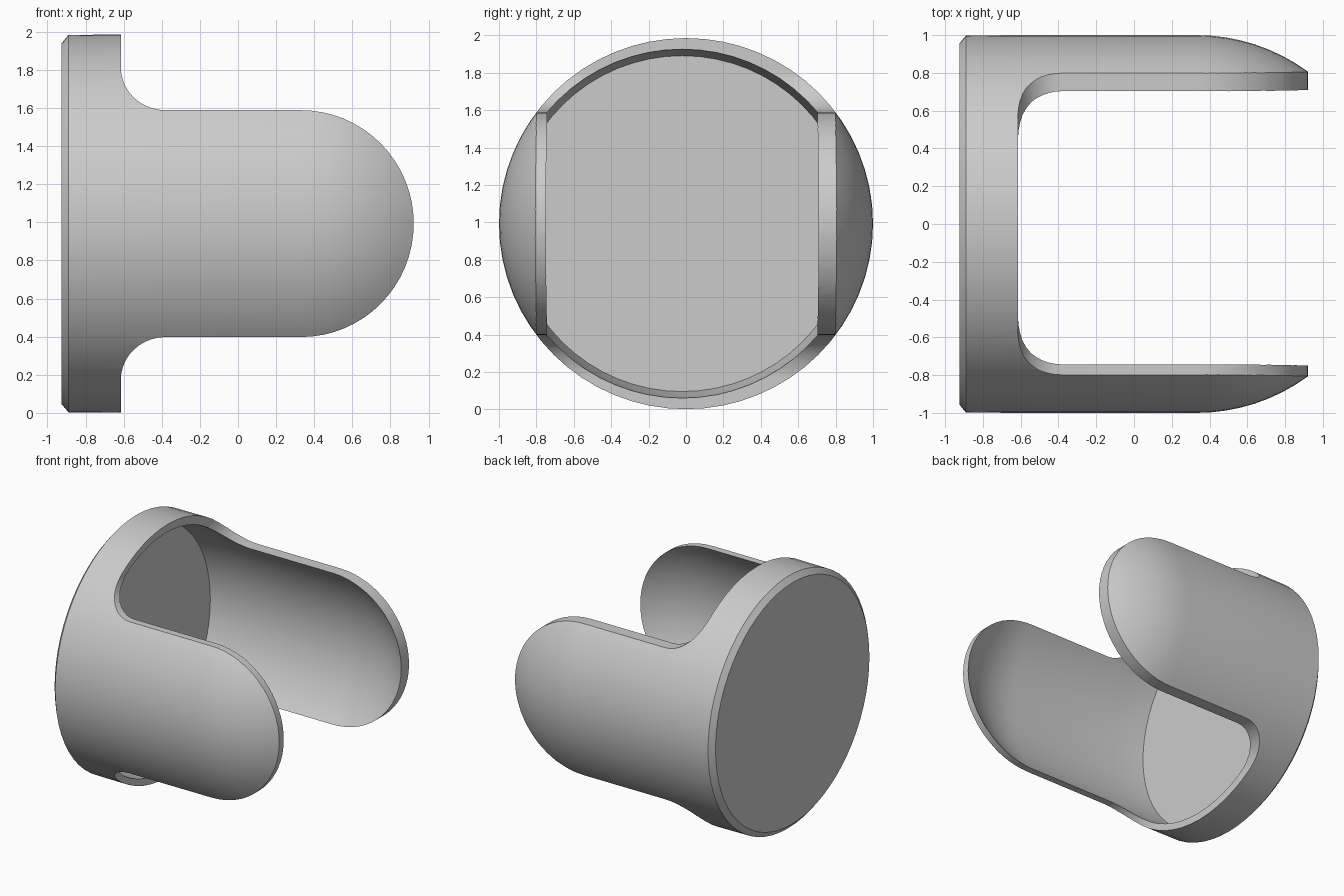
import bpy, bmesh
from math import sin, cos, pi, radians

if "Cube" in bpy.data.objects:
    bpy.data.objects.remove(bpy.data.objects["Cube"])

SIDES = 64
MID = 0.993       # height of the long axis
DOME_X = 0.33     # where the dome begins

grey = bpy.data.materials.new("light_grey")
grey.use_nodes = True
colour = (0.6, 0.6, 0.6, 1)
grey.diffuse_color = colour
grey.node_tree.nodes["Principled BSDF"].inputs["Base Color"].default_value = colour


def finish(name, bm):
    bmesh.ops.recalc_face_normals(bm, faces=bm.faces)
    mesh = bpy.data.meshes.new(name)
    bm.to_mesh(mesh)
    bm.free()
    mesh.materials.append(grey)
    obj = bpy.data.objects.new(name, mesh)
    bpy.context.collection.objects.link(obj)
    return obj


def domed_body(name, start, radius, y_shift):
    """Revolve a profile around the long axis and close it with a dome."""
    profile = start + [(DOME_X + radius * sin(a), radius * cos(a))
                       for a in (pi / 2 * i / 20 for i in range(20))]
    bm = bmesh.new()
    rings = [[bm.verts.new((x, y_shift + r * cos(t), MID + 0.992 * r * sin(t)))
              for t in (2 * pi * k / SIDES for k in range(SIDES))]
             for x, r in profile]
    for a, b in zip(rings, rings[1:]):
        for k in range(SIDES):
            n = (k + 1) % SIDES
            bm.faces.new((a[k], a[n], b[n], b[k]))
    bm.faces.new(rings[0])
    bm.faces.new(rings[-1])
    return finish(name, bm)


def outline_prism(name):
    """Side outline: tall base, filleted necks, round-ended arms."""
    half = [(-1.1, 1.2), (-0.615, 1.2)]
    half += [(-0.38 - 0.235 * cos(a), 0.82 - 0.225 * sin(a))
             for a in (pi / 2 * i / 10 for i in range(11))]
    half += [(DOME_X + 0.592 * sin(a), 0.595 * cos(a))
             for a in (pi / 2 * i / 16 for i in range(16))]
    tip = [(DOME_X + 0.592, 0)]
    outline = half + tip + [(x, -z) for x, z in reversed(half)]
    bm = bmesh.new()
    face = bm.faces.new([bm.verts.new((x, -1.2, MID + z)) for x, z in outline])
    new = bmesh.ops.extrude_face_region(bm, geom=[face])["geom"]
    verts = [v for v in new if isinstance(v, bmesh.types.BMVert)]
    bmesh.ops.translate(bm, verts=verts, vec=(0, 2.4, 0))
    return finish(name, bm)


def apply_boolean(target, tool, operation):
    mod = target.modifiers.new(operation.lower(), "BOOLEAN")
    mod.operation = operation
    mod.solver = "EXACT"
    mod.object = tool
    bpy.ops.object.modifier_apply(modifier=mod.name)
    bpy.data.objects.remove(tool)


# Solid outer body, chamfered at the closed end
shell = domed_body("two_armed_cup", [(-0.925, 0.955), (-0.89, 0.998), (-0.6, 1.0)], 1.0, 0)
bpy.ops.object.select_all(action="DESELECT")
shell.select_set(True)
bpy.context.view_layer.objects.active = shell

# Hollow, narrowing slightly towards the floor
hollow = domed_body("hollow_cutter", [(-0.86, 0.905), (-0.62, 0.94)], 0.94, -0.02)
apply_boolean(shell, hollow, "DIFFERENCE")

# Trim the walls into two rounded arms
apply_boolean(shell, outline_prism("outline_cutter"), "INTERSECT")

bpy.ops.object.shade_smooth_by_angle(angle=radians(30))
